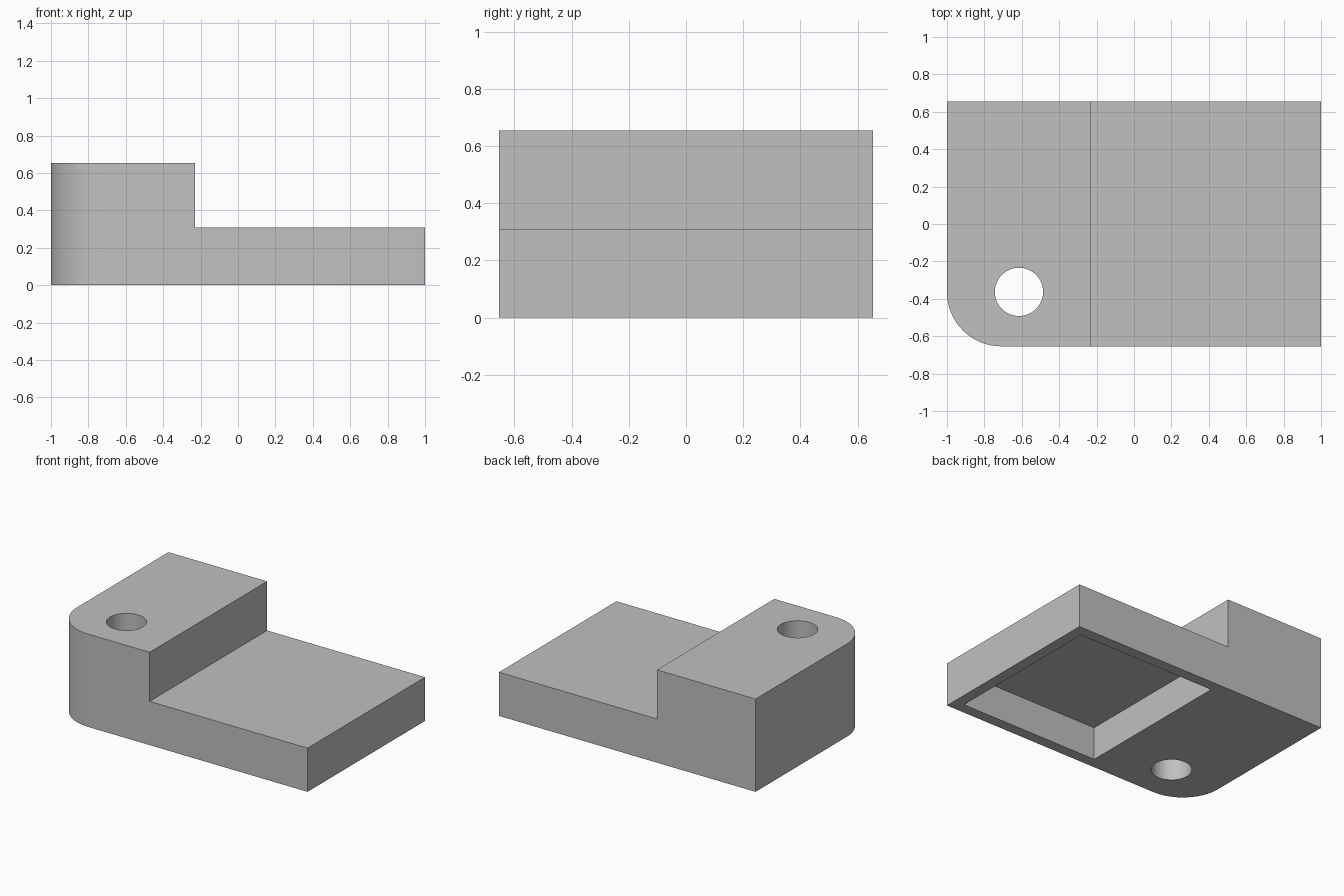
import bpy, bmesh

cube = bpy.data.objects.get("Cube")
if cube:
    bpy.data.objects.remove(cube, do_unlink=True)

WIDTH, WALL = 1.308, 0.077
BASE_H, BLOCK_H, STEP_X = 0.308, 0.654, -0.231
CORNER_R = 0.29

grey = bpy.data.materials.new("light_grey")
grey.use_nodes = True
grey.diffuse_color = (0.53, 0.53, 0.53, 1)
grey.node_tree.nodes["Principled BSDF"].inputs["Base Color"].default_value = grey.diffuse_color


def add_object(name, bm):
    bmesh.ops.recalc_face_normals(bm, faces=bm.faces[:])
    mesh = bpy.data.meshes.new(name)
    bm.to_mesh(mesh)
    bm.free()
    mesh.materials.append(grey)
    obj = bpy.data.objects.new(name, mesh)
    bpy.context.collection.objects.link(obj)
    return obj


def box_cutter(name, x0, x1, y0, y1, z0, z1):
    bm = bmesh.new()
    bmesh.ops.create_cube(bm, size=1)
    bmesh.ops.scale(bm, vec=(x1 - x0, y1 - y0, z1 - z0), verts=bm.verts)
    bmesh.ops.translate(bm, vec=((x0 + x1) / 2, (y0 + y1) / 2, (z0 + z1) / 2), verts=bm.verts)
    return add_object(name, bm)


def hole_cutter(name, x, y, radius):
    bm = bmesh.new()
    bmesh.ops.create_cone(bm, cap_ends=True, segments=64, radius1=radius, radius2=radius, depth=3)
    bmesh.ops.translate(bm, vec=(x, y, 0), verts=bm.verts)
    return add_object(name, bm)


# Stepped body: L-shaped side profile drawn out across the width
profile = [(-1, 0), (1, 0), (1, BASE_H), (STEP_X, BASE_H), (STEP_X, BLOCK_H), (-1, BLOCK_H)]
bm = bmesh.new()
face = bm.faces.new([bm.verts.new((x, -WIDTH / 2, z)) for x, z in profile])
drawn = bmesh.ops.extrude_face_region(bm, geom=[face])["geom"]
bmesh.ops.translate(bm, vec=(0, WIDTH, 0), verts=[v for v in drawn if isinstance(v, bmesh.types.BMVert)])

# Rounded front corner of the tall block
corner = [e for e in bm.edges if all(v.co.x < -0.99 and v.co.y < -0.6 for v in e.verts)]
bmesh.ops.bevel(bm, geom=corner, offset=CORNER_R, offset_type="OFFSET",
                segments=16, profile=0.5, affect="EDGES")
body = add_object("stepped_block", bm)

# Through hole and the pocket under the low plate
inner_y = WIDTH / 2 - WALL
cutters = [
    hole_cutter("hole_cutter", -0.615, -0.363, 0.129),
    box_cutter("pocket_cutter", -0.154, 1 - WALL, -inner_y, inner_y, -0.5, BASE_H - WALL),
]
bpy.ops.object.select_all(action="DESELECT")
body.select_set(True)
bpy.context.view_layer.objects.active = body
for cutter in cutters:
    cutter.hide_render = True
    cut = body.modifiers.new(cutter.name, "BOOLEAN")
    cut.operation = "DIFFERENCE"
    cut.solver = "EXACT"
    cut.object = cutter
    bpy.ops.object.modifier_apply(modifier=cut.name)
    bpy.data.objects.remove(cutter, do_unlink=True)

bpy.ops.object.shade_smooth_by_angle(angle=0.5)
